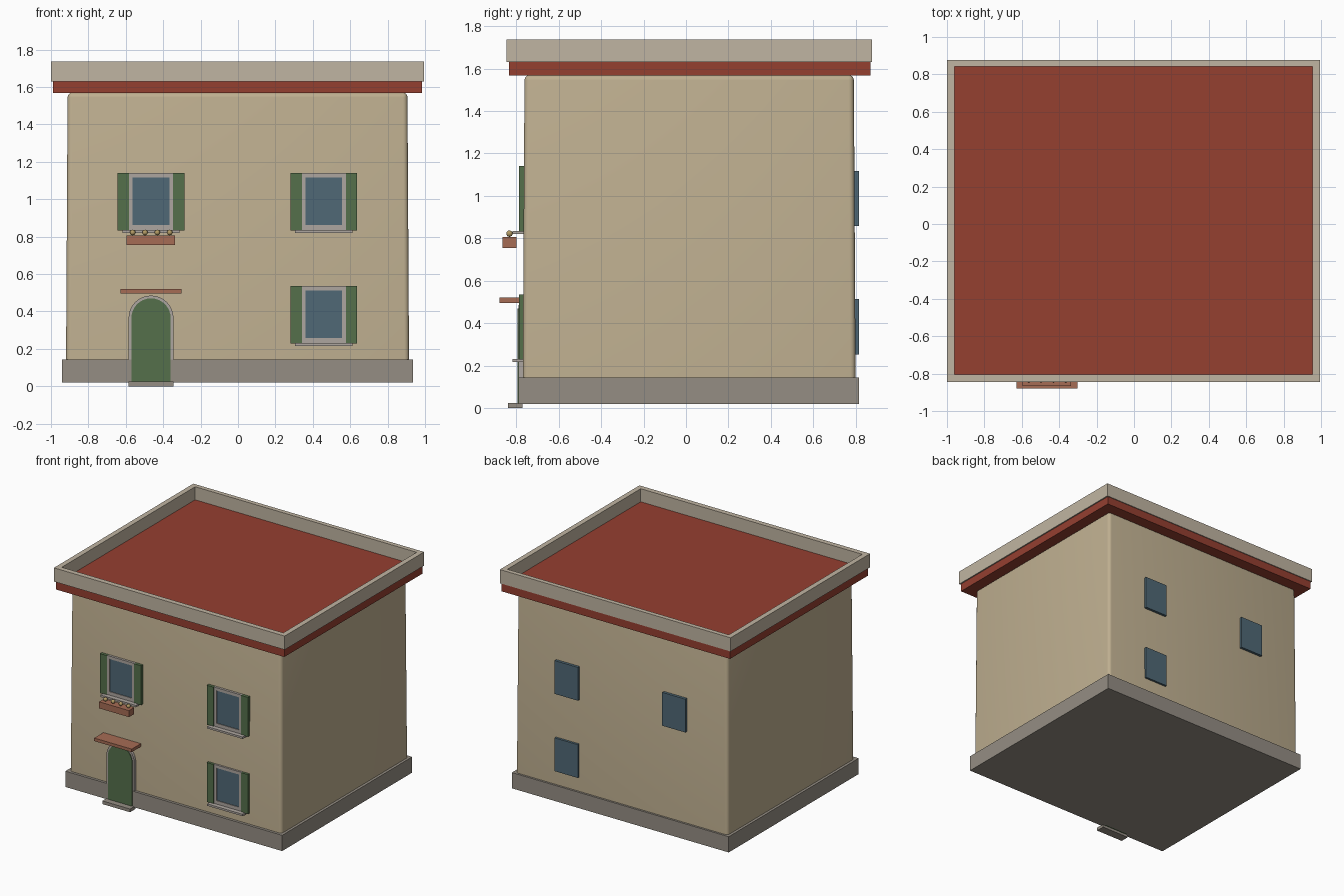
import bpy, bmesh, math

if "Cube" in bpy.data.objects:
    bpy.data.objects.remove(bpy.data.objects["Cube"])


def mat(name, rgb):
    m = bpy.data.materials.new(name)
    m.diffuse_color = (*rgb, 1)
    m.use_nodes = True
    m.node_tree.nodes["Principled BSDF"].inputs["Base Color"].default_value = m.diffuse_color
    return m


PLASTER = mat("plaster", (0.52, 0.43, 0.28))
TRIM = mat("parapet_stone", (0.53, 0.46, 0.36))
STONE = mat("base_stone", (0.30, 0.27, 0.23))
RED = mat("roof_red", (0.30, 0.05, 0.03))
GREEN = mat("shutter_green", (0.09, 0.16, 0.07))
GLASS = mat("glass", (0.08, 0.14, 0.18))
FRAME = mat("frame_grey", (0.42, 0.38, 0.35))
CLAY = mat("clay", (0.38, 0.15, 0.09))
FLOWER = mat("flower", (0.45, 0.33, 0.13))


def finish(bm, name, material):
    bmesh.ops.recalc_face_normals(bm, faces=bm.faces)
    me = bpy.data.meshes.new(name)
    bm.to_mesh(me)
    bm.free()
    me.materials.append(material)
    ob = bpy.data.objects.new(name, me)
    bpy.context.collection.objects.link(ob)
    return ob


def box(name, x, y, z, material, taper=0.0):
    """Box from (min, max) ranges; taper pulls the top edges inward."""
    bm = bmesh.new()
    bmesh.ops.create_cube(bm, size=1)
    for v in bm.verts:
        s = [c > 0 for c in v.co]
        v.co = (x[s[0]], y[s[1]], z[s[2]])
        if s[2]:
            v.co.x += -taper if s[0] else taper
            v.co.y += -taper if s[1] else taper
    return finish(bm, name, material)


def extrude_xz(name, points, y, material):
    bm = bmesh.new()
    face = bm.faces.new([bm.verts.new((px, y[0], pz)) for px, pz in points])
    res = bmesh.ops.extrude_face_region(bm, geom=[face], use_keep_orig=True)
    for v in res["geom"]:
        if isinstance(v, bmesh.types.BMVert):
            v.co.y = y[1]
    return finish(bm, name, material)


def rect_ring(name, outer, inner, z, material):
    """Rectangular wall ring; outer and inner are (x0, x1, y0, y1)."""
    bm = bmesh.new()
    loops = []
    for r, h in ((outer, z[0]), (outer, z[1]), (inner, z[1]), (inner, z[0])):
        loops.append([bm.verts.new((r[i], r[j], h))
                      for i, j in ((0, 2), (1, 2), (1, 3), (0, 3))])
    for k in range(4):
        a, b = loops[k], loops[(k + 1) % 4]
        for i in range(4):
            j = (i + 1) % 4
            bm.faces.new((a[i], a[j], b[j], b[i]))
    return finish(bm, name, material)


def arch(cx, r, z0, zc, n=16):
    curve = [(cx + r * math.cos(math.pi * i / n), zc + r * math.sin(math.pi * i / n))
             for i in range(n + 1)]
    return [(cx + r, z0)] + curve + [(cx - r, z0)]


# House body with rounded top and vertical edges
walls = box("walls", (-0.92, 0.915), (-0.77, 0.80), (0.022, 1.57), PLASTER, 0.009)
bm = bmesh.new()
bm.from_mesh(walls.data)
edges = [e for e in bm.edges if max(v.co.z for v in e.verts) > 1]
bmesh.ops.bevel(bm, geom=edges, offset=0.025, segments=4, profile=0.5, affect='EDGES')
bm.to_mesh(walls.data)
bm.free()
bpy.context.view_layer.objects.active = walls
walls.select_set(True)
bpy.ops.object.shade_smooth_by_angle(angle=math.radians(40))

# Plinth, roof slab and parapet
box("plinth", (-0.94, 0.935), (-0.79, 0.815), (0.02, 0.143), STONE)
box("roof_slab", (-0.99, 0.985), (-0.835, 0.87), (1.567, 1.635), RED)
rect_ring("parapet", (-1.0, 0.995, -0.845, 0.877), (-0.96, 0.955, -0.805, 0.842),
          (1.63, 1.737), TRIM)


# Front windows: pane, frame, shutters, sill
def window(label, cx, z0):
    y = -0.76
    box(label + "_pane", (cx - 0.10, cx + 0.10), (-0.777, y), (z0 + 0.025, z0 + 0.29), GLASS)
    box(label + "_frame_top", (cx - 0.12, cx + 0.12), (-0.782, y), (z0 + 0.285, z0 + 0.308), FRAME)
    box(label + "_frame_bottom", (cx - 0.12, cx + 0.12), (-0.782, y), (z0, z0 + 0.03), FRAME)
    for side, s in (("left", -1), ("right", 1)):
        box(f"{label}_frame_{side}", sorted((cx + s * 0.098, cx + s * 0.12)), (-0.782, y),
            (z0 + 0.03, z0 + 0.285), FRAME)
        box(f"{label}_shutter_{side}", sorted((cx + s * 0.118, cx + s * 0.178)), (-0.787, y),
            (z0, z0 + 0.308), GREEN)
    box(label + "_sill", (cx - 0.153, cx + 0.153), (-0.817, y), (z0 - 0.012, z0 + 0.003), FRAME)


window("window_upper_left", -0.465, 0.832)
window("window_upper_right", 0.459, 0.832)
window("window_lower_right", 0.459, 0.228)

# Plain back windows
for label, cx, z0 in (("upper_right", 0.465, 0.857), ("lower_right", 0.465, 0.253),
                      ("upper_left", -0.465, 0.857)):
    box("back_window_" + label, (cx - 0.10, cx + 0.10), (0.78, 0.815), (z0, z0 + 0.26), GLASS)

# Flower box
box("flower_box", (-0.595, -0.337), (-0.865, -0.80), (0.755, 0.806), CLAY)
for i in range(4):
    bm = bmesh.new()
    bmesh.ops.create_uvsphere(bm, u_segments=12, v_segments=8, radius=0.015)
    bmesh.ops.translate(bm, verts=bm.verts, vec=(-0.563 + i * 0.066, -0.832, 0.822))
    for f in bm.faces:
        f.smooth = True
    finish(bm, f"flower_{i + 1}", FLOWER)

# Arched door, surround, canopy and step
extrude_xz("door", arch(-0.465, 0.105, 0.02, 0.365), (-0.794, -0.76), GREEN)
extrude_xz("door_surround",
           arch(-0.465, 0.12, 0.02, 0.365) + arch(-0.465, 0.103, 0.02, 0.365)[::-1],
           (-0.789, -0.76), FRAME)
box("door_canopy", (-0.627, -0.303), (-0.88, -0.765), (0.496, 0.52), CLAY)
box("door_step", (-0.585, -0.345), (-0.84, -0.77), (0.0, 0.025), STONE)
